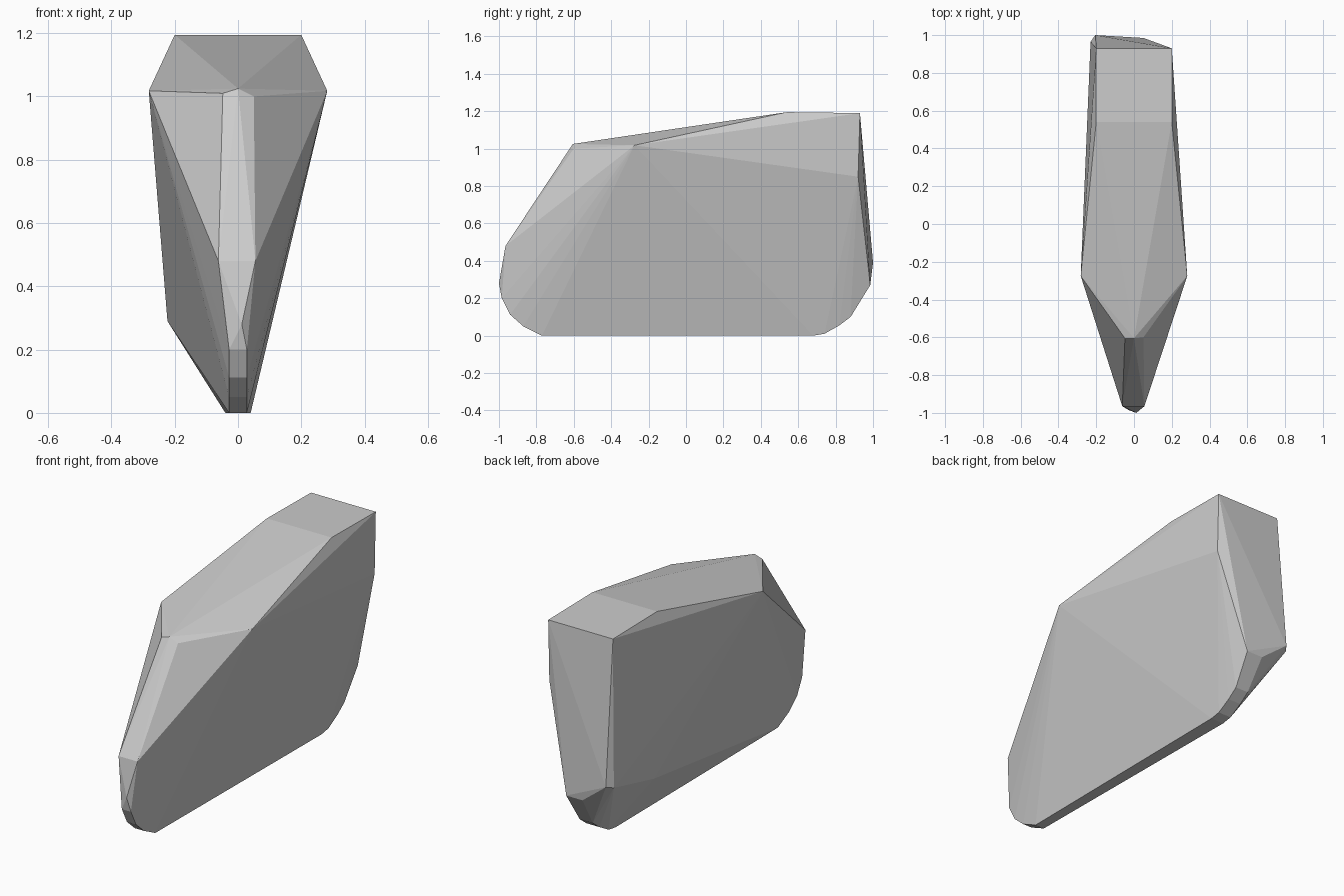
import bpy
import bmesh

if "Cube" in bpy.data.objects:
    bpy.data.objects.remove(bpy.data.objects["Cube"])

# One plain grey for the whole shell
grey = bpy.data.materials.new("plain grey")
grey.diffuse_color = (0.6, 0.6, 0.6, 1.0)
grey.use_nodes = True
grey.node_tree.nodes["Principled BSDF"].inputs["Base Color"].default_value = grey.diffuse_color


def pair(x, y, z):
    """A point and its mirror image across the centre line."""
    return [(x, y, z), (-x, y, z)]


points = []

# Raised tail block and the wide shoulders
for p in [(0.2, 0.93, 1.19), (0.2, 0.54, 1.195), (0.282, -0.275, 1.018)]:
    points += pair(*p)
points.append((0.2, 0.92, 0.85))

# Narrow nose with a slight ridge
points += [(-0.048, -0.605, 1.01), (0.0, -0.605, 1.025), (0.05, -0.6, 1.0)]

# Front edge tapering into the rounded front foot
points += [(-0.062, -0.965, 0.48), (0.055, -0.965, 0.48), (0.012, -1.0, 0.28)]
for y, z in [(-0.985, 0.2), (-0.94, 0.112), (-0.87, 0.05), (-0.77, 0.0)]:
    points += pair(0.028, y, z)

# Rounded rear foot
points += pair(0.05, 0.985, 0.27)
for y, z in [(0.88, 0.1), (0.82, 0.055), (0.74, 0.01), (0.68, 0.0)]:
    points += pair(0.04, y, z)

# Bulge low on the left side only
points += [(-0.205, 1.0, 0.39), (-0.23, 0.965, 0.38), (-0.223, 0.6, 0.29)]

# Stretch a faceted convex shell round the outline
bm = bmesh.new()
for p in points:
    bm.verts.new(p)
hull = bmesh.ops.convex_hull(bm, input=bm.verts[:])
inner = {g for g in hull["geom_interior"] if isinstance(g, bmesh.types.BMVert)}
bmesh.ops.delete(bm, geom=list(inner), context='VERTS')
bmesh.ops.recalc_face_normals(bm, faces=bm.faces[:])

mesh = bpy.data.meshes.new("faceted_shell")
bm.to_mesh(mesh)
bm.free()
mesh.materials.append(grey)
shell = bpy.data.objects.new("faceted_shell", mesh)
bpy.context.collection.objects.link(shell)
